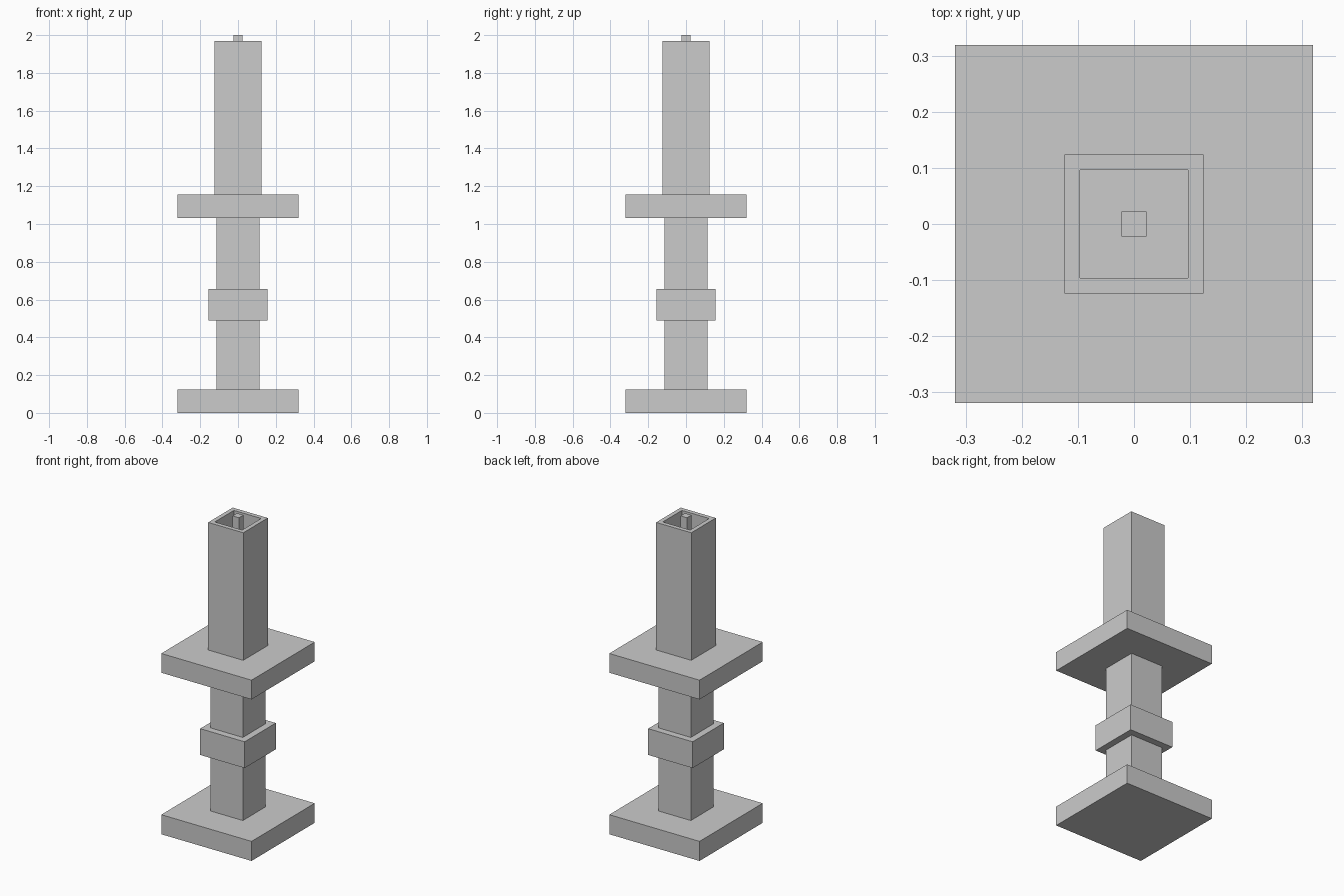
import bpy, bmesh

if "Cube" in bpy.data.objects:
    bpy.data.objects.remove(bpy.data.objects["Cube"])


def box(name, half, z0, z1):
    """Square block centred on the z axis."""
    bm = bmesh.new()
    bmesh.ops.create_cube(bm, size=1)
    for v in bm.verts:
        v.co.x *= 2 * half
        v.co.y *= 2 * half
        v.co.z = z1 if v.co.z > 0 else z0
    mesh = bpy.data.meshes.new(name)
    bm.to_mesh(mesh)
    bm.free()
    ob = bpy.data.objects.new(name, mesh)
    bpy.context.collection.objects.link(ob)
    return ob


# Holder: base, stem, collar and drip plate
box("base", 0.319, 0, 0.125)
box("lower_stem", 0.114, 0.125, 0.488)
box("collar", 0.157, 0.488, 0.656)
box("upper_stem", 0.114, 0.656, 1.032)
box("drip_plate", 0.319, 1.032, 1.155)

# Candle with a square well sunk into its top face
well_half, well_floor, top = 0.085, 1.79, 1.97
candle = box("candle", 0.124, 1.155, top)
bm = bmesh.new()
bm.from_mesh(candle.data)
bm.normal_update()
face = next(f for f in bm.faces if f.normal.z > 0.9)
bmesh.ops.inset_region(bm, faces=[face], thickness=0.124 - well_half)
walls = bmesh.ops.extrude_discrete_faces(bm, faces=[face])
for v in walls["faces"][0].verts:
    v.co.z = well_floor
bmesh.ops.recalc_face_normals(bm, faces=bm.faces)
bm.to_mesh(candle.data)
bm.free()

# Wick
box("wick", 0.0225, well_floor, 2.0)
